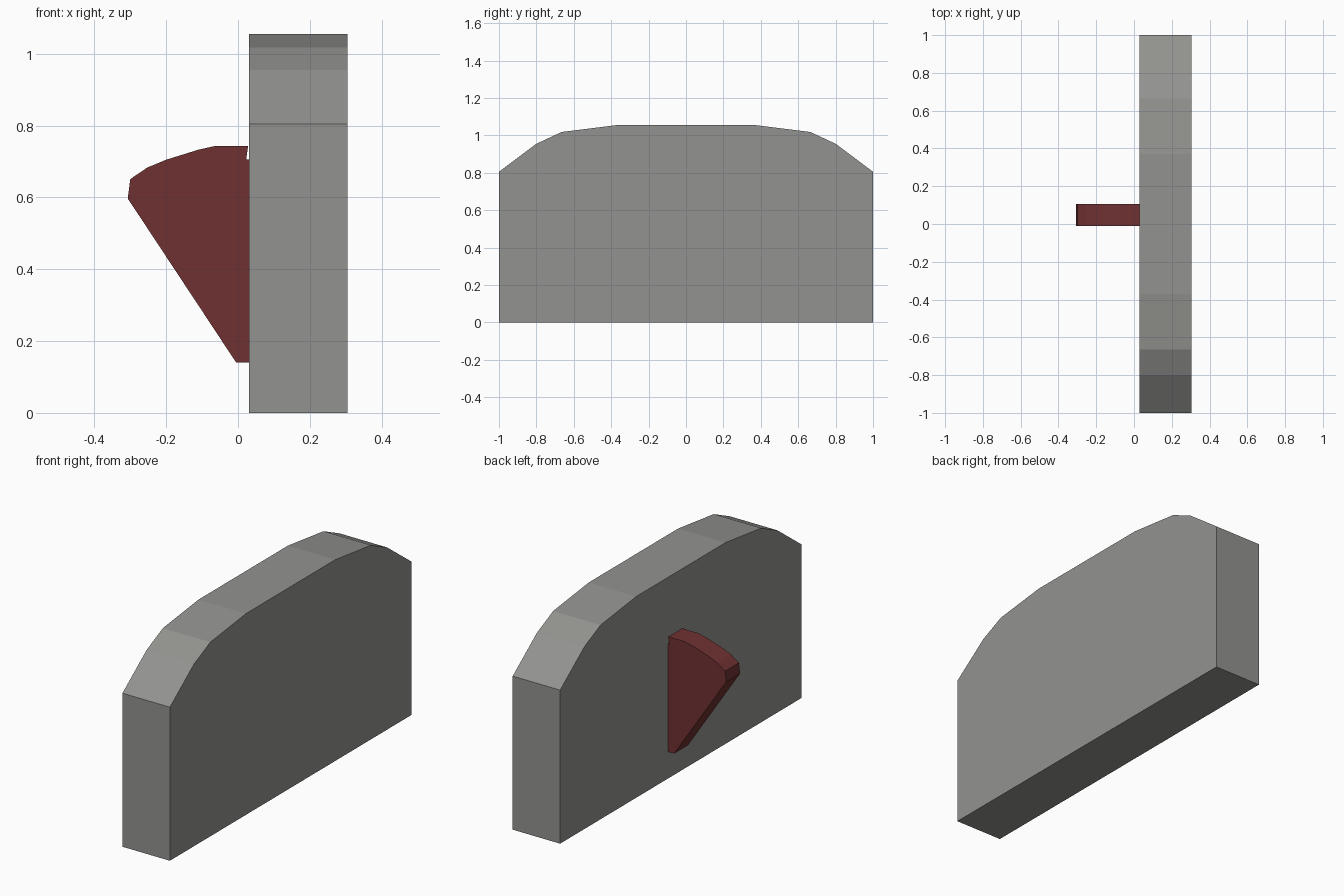
import bpy, bmesh
from mathutils import Vector

if "Cube" in bpy.data.objects:
    bpy.data.objects.remove(bpy.data.objects["Cube"])


def material(name, rgb):
    m = bpy.data.materials.new(name)
    m.diffuse_color = (*rgb, 1)
    m.use_nodes = True
    m.node_tree.nodes["Principled BSDF"].inputs["Base Color"].default_value = m.diffuse_color
    return m


def extrude_profile(name, points, offset, mat):
    """Closed flat profile pushed along offset into a solid."""
    bm = bmesh.new()
    face = bm.faces.new([bm.verts.new(p) for p in points])
    res = bmesh.ops.extrude_face_region(bm, geom=[face], use_keep_orig=True)
    moved = [g for g in res["geom"] if isinstance(g, bmesh.types.BMVert)]
    bmesh.ops.translate(bm, verts=moved, vec=Vector(offset))
    bmesh.ops.recalc_face_normals(bm, faces=bm.faces)
    mesh = bpy.data.meshes.new(name)
    bm.to_mesh(mesh)
    bm.free()
    mesh.materials.append(mat)
    obj = bpy.data.objects.new(name, mesh)
    bpy.context.collection.objects.link(obj)
    return obj


stone = material("stone grey", (0.29, 0.29, 0.278))
red = material("dark red", (0.16, 0.031, 0.032))

# Upright slab with a symmetric faceted top
half = [(1, 0), (1, 0.805), (0.8, 0.955), (0.665, 1.018), (0.37, 1.055)]
outline = half + [(-y, z) for y, z in reversed(half)]
extrude_profile("slab", [(0.03, y, z) for y, z in outline], (0.275, 0, 0), stone)

# Thin wedge fin on the left face, with a tiny nick at its top inner corner
fin = [(0.03, 0.14), (-0.005, 0.14), (-0.307, 0.597), (-0.30, 0.651),
       (-0.253, 0.683), (-0.20, 0.705), (-0.11, 0.733), (-0.065, 0.743),
       (0.028, 0.743), (0.023, 0.706), (0.03, 0.706)]
extrude_profile("fin", [(x, -0.01, z) for x, z in fin], (0, 0.115, 0), red)
